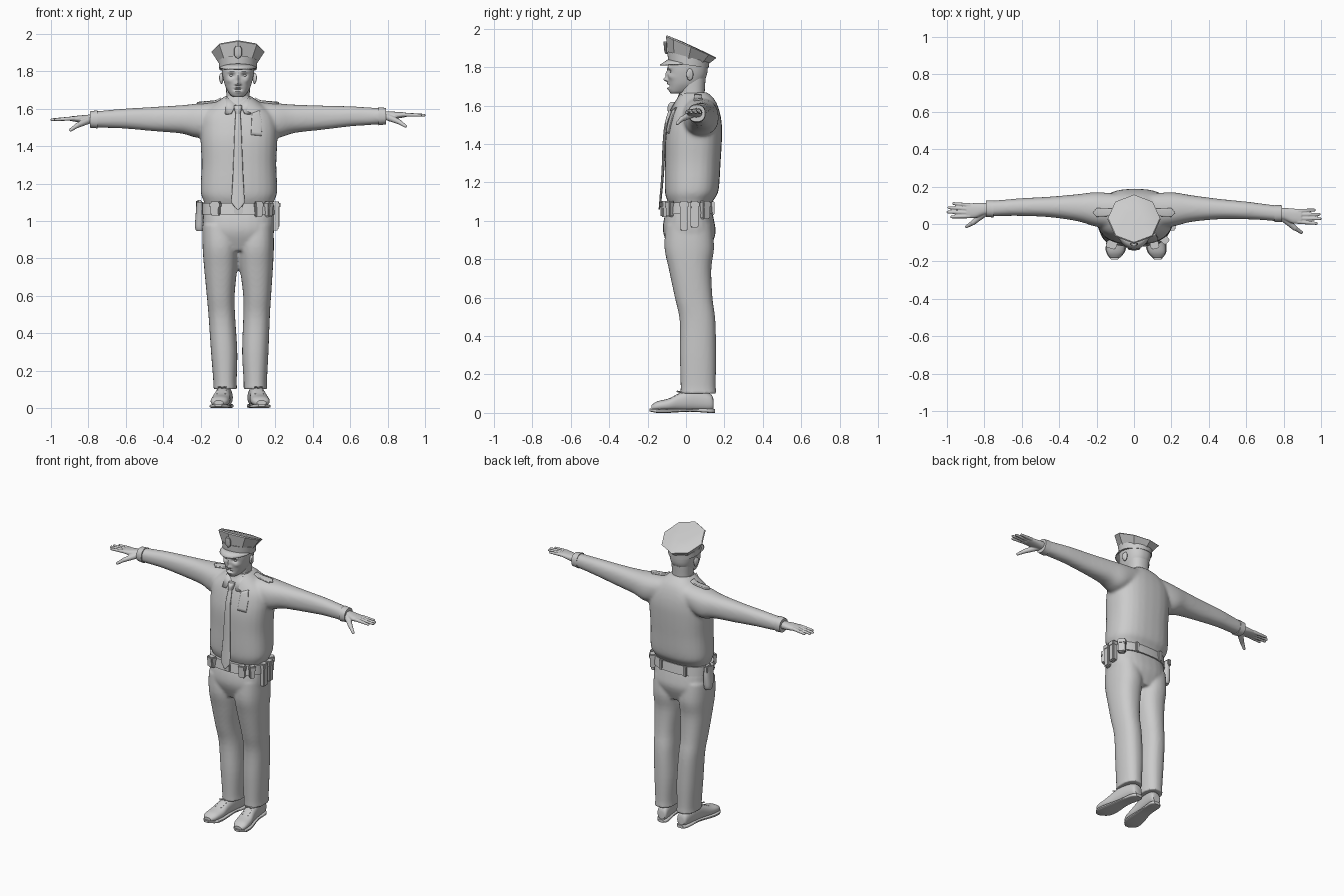
import bpy, bmesh
from math import cos, sin, pi, exp, copysign
from mathutils import Vector, Matrix

if "Cube" in bpy.data.objects:
    bpy.data.objects.remove(bpy.data.objects["Cube"])

grey = bpy.data.materials.new("plain grey")
grey.use_nodes = True
grey.diffuse_color = (.6, .6, .6, 1)
grey.node_tree.nodes["Principled BSDF"].inputs["Base Color"].default_value = (.6, .6, .6, 1)
PARTS = []


def finish(name, bm, voxel=0, relax=6):
    """Turn a bmesh into an object, optionally fusing its pieces into one skin."""
    bmesh.ops.recalc_face_normals(bm, faces=bm.faces)
    mesh = bpy.data.meshes.new(name)
    bm.to_mesh(mesh)
    bm.free()
    mesh.materials.append(grey)
    ob = bpy.data.objects.new(name, mesh)
    bpy.context.collection.objects.link(ob)
    PARTS.append(ob)
    if voxel:
        fuse = ob.modifiers.new("fuse", "REMESH")
        fuse.mode, fuse.voxel_size, fuse.use_smooth_shade = "VOXEL", voxel, True
        soft = ob.modifiers.new("soften", "SMOOTH")
        soft.factor, soft.iterations = .5, relax
    return ob


def spline(rows, steps):
    """Catmull-Rom rows between the given rows."""
    out = []
    for i in range(len(rows) - 1):
        a, b, c, d = (rows[min(max(k, 0), len(rows) - 1)] for k in range(i - 1, i + 3))
        for s in range(steps):
            t = s / steps
            out.append([q + t / 2 * (r - p + t * (2*p - 5*q + 4*r - w + t * (3*(q - r) + w - p)))
                        for p, q, r, w in zip(a, b, c, d)])
    return out + [rows[-1]]


def loft(bm, rows, axis="z", n=28, steps=4, power=2.3, warp=None):
    """Skin rows of (place, low u, high u, low v, high v) along an axis."""
    rings = []
    for t, u0, u1, v0, v1 in spline(rows, steps):
        ring = []
        for k in range(n):
            c, s = cos(2 * pi * k / n), sin(2 * pi * k / n)
            u = (u0 + u1) / 2 + (u1 - u0) / 2 * copysign(abs(c) ** (2 / power), c)
            v = (v0 + v1) / 2 + (v1 - v0) / 2 * copysign(abs(s) ** (2 / power), s)
            p = Vector({"z": (u, v, t), "x": (t, u, v), "y": (u, t, v)}[axis])
            ring.append(bm.verts.new(warp(p) if warp else p))
        rings.append(ring)
    for a, b in zip(rings, rings[1:]):
        for k in range(n):
            bm.faces.new((a[k], a[k - 1], b[k - 1], b[k]))
    bm.faces.new(rings[0])
    bm.faces.new(rings[-1])


def part(name, rows, voxel=0, **options):
    bm = bmesh.new()
    loft(bm, rows, **options)
    return finish(name, bm, voxel)


def ball(bm, centre, size):
    m = Matrix.Translation(centre) @ Matrix.Diagonal((*size, 1))
    bmesh.ops.create_uvsphere(bm, u_segments=16, v_segments=10, radius=1, matrix=m)


def rod(bm, a, b, ra, rb):
    """Tapered rod with round ends."""
    a, b = Vector(a), Vector(b)
    turn = (b - a).to_track_quat("Z", "Y").to_matrix().to_4x4()
    bmesh.ops.create_cone(bm, cap_ends=True, segments=12, radius1=ra, radius2=rb,
                          depth=(b - a).length, matrix=Matrix.Translation((a + b) / 2) @ turn)
    ball(bm, a, (ra,) * 3)
    ball(bm, b, (rb,) * 3)


def block(name, centre, size, turn=0, bevel=.006):
    bm = bmesh.new()
    m = Matrix.Translation(centre) @ Matrix.Rotation(turn, 4, "Z") @ Matrix.Diagonal((*size, 1))
    bmesh.ops.create_cube(bm, size=1, matrix=m)
    bmesh.ops.bevel(bm, geom=bm.edges[:], offset=bevel, segments=2, affect="EDGES")
    return finish(name, bm)


def plate(name, outline, place, axis, target, thick=.007):
    """Thin cloth plate laid on a target along y or z."""
    bm = bmesh.new()
    bm.faces.new([bm.verts.new(place(u, v)) for u, v in outline])
    bmesh.ops.triangulate(bm, faces=bm.faces)
    bmesh.ops.subdivide_edges(bm, edges=bm.edges[:], cuts=7, use_grid_fill=True)
    ob = finish(name, bm)
    wrap = ob.modifiers.new("lay on", "SHRINKWRAP")
    wrap.target, wrap.wrap_method, wrap.offset = target, "PROJECT", .003
    wrap.use_negative_direction = wrap.use_positive_direction = True
    wrap.use_project_y, wrap.use_project_z = axis == "y", axis == "z"
    body = ob.modifiers.new("thickness", "SOLIDIFY")
    body.thickness, body.offset = thick, 0
    return ob


def arm_warp(s):
    """The right arm drifts a little back and down from the mirrored left."""
    def warp(p):
        k = max(0, abs(p.x) - .2) if s < 0 else 0
        return Vector((s * p.x, p.y + .045 * k, p.z - .03 * k))
    return warp


def leg_warp(s):
    def warp(p):
        return Vector((s * p.x + (.027 * max(0, 1 - p.z / .95) if s < 0 else 0), p.y, p.z))
    return warp


SIDES = (("left", 1), ("right", -1))

# Shirt: torso and both sleeves fused together
bm = bmesh.new()
loft(bm, [(1.07, -.17, .18, -.08, .12), (1.11, -.185, .195, -.1, .145), (1.16, -.2, .21, -.11, .17),
          (1.3, -.195, .205, -.11, .18), (1.42, -.2, .21, -.108, .187), (1.5, -.2, .21, -.095, .187),
          (1.57, -.19, .19, -.075, .175), (1.63, -.12, .12, -.05, .15), (1.67, -.065, .065, -.025, .11)],
     power=2.5)
for side, s in SIDES:
    loft(bm, [(.08, -.02, .16, 1.5, 1.64), (.2, -.015, .17, 1.445, 1.63), (.3, .01, .155, 1.47, 1.622),
              (.45, .025, .135, 1.487, 1.617), (.6, .025, .12, 1.505, 1.613), (.7, .02, .107, 1.512, 1.607),
              (.785, .012, .097, 1.518, 1.602)], axis="x", warp=arm_warp(s))
shirt = finish("shirt", bm, .009, 10)

# Hands with cuffs
for side, s in SIDES:
    warp = arm_warp(s)
    part(side + "_cuff", [(.75, .01, .102, 1.511, 1.608), (.79, .012, .1, 1.516, 1.604)],
         axis="x", warp=warp)
    bm = bmesh.new()
    loft(bm, [(.74, .028, .082, 1.535, 1.588), (.8, .022, .085, 1.54, 1.586),
              (.85, .003, .083, 1.547, 1.583), (.895, .002, .077, 1.555, 1.58)], axis="x", warp=warp)
    for base, tip, reach in ((.07, .075, .965), (.05, .052, .99), (.03, .028, .995), (.011, .003, .975)):
        rod(bm, warp(Vector((.88, base, 1.568))), warp(Vector((reach, tip, 1.565))), .0115, .008)
    mid = warp(Vector((.86, -.022, 1.53)))
    rod(bm, warp(Vector((.8, .03, 1.555))), mid, .019, .014)
    rod(bm, mid, warp(Vector((.895, -.045, 1.507))), .013, .009)
    finish(side + "_hand", bm, .0035, 4)

# Trousers
bm = bmesh.new()
loft(bm, [(.84, -.14, .15, -.08, .12), (.93, -.18, .19, -.117, .153),
          (1, -.187, .195, -.117, .147), (1.08, -.183, .193, -.095, .127)], power=2.5)
for side, s in SIDES:
    loft(bm, [(.1, .028, .158, -.03, .16), (.14, .03, .155, -.028, .155), (.3, .022, .163, -.032, .157),
              (.48, .028, .17, -.033, .153), (.6, .028, .177, -.058, .138), (.75, .01, .187, -.09, .132),
              (.86, .002, .192, -.112, .146), (.98, .01, .19, -.105, .135)], warp=leg_warp(s))
finish("trousers", bm, .0085, 6)

# Shoes with soles, heels and laces
for side, s in SIDES:
    def shoe_warp(p, s=s):
        return Vector((s * (p.x + .103 - .13 * p.y) + (.023 if s < 0 else 0), p.y, p.z))
    part(side + "_shoe", [(.143, -.025, .025, .02, .07), (.125, -.036, .036, .01, .1),
                          (.04, -.04, .04, .01, .125), (-.03, -.043, .043, .01, .105),
                          (-.09, -.05, .05, .01, .075), (-.15, -.046, .046, .01, .06),
                          (-.18, -.025, .025, .012, .04)], axis="y", warp=shoe_warp)
    part(side + "_sole", [(.15, -.022, .022, 0, .02), (.12, -.04, .04, 0, .022), (.02, -.04, .04, .006, .022),
                          (-.09, -.055, .055, 0, .02), (-.15, -.05, .05, 0, .02),
                          (-.19, -.018, .018, .008, .022)], axis="y", power=4, warp=shoe_warp)
    bm = bmesh.new()
    for k in range(4):
        y, z = -.02 - .02 * k, .108 - .009 * k
        rod(bm, shoe_warp(Vector((-.022, y, z - .006))), shoe_warp(Vector((.022, y, z - .006))), .004, .004)
    for x in (-.02, .02):
        rod(bm, shoe_warp(Vector((0, -.03, .108))), shoe_warp(Vector((x, -.045, .112))), .004, .004)
    finish(side + "_laces", bm)

# Head: a smooth skull with the face pressed into its front
FACE = [(0, 1.735, .011, .011, .022), (0, 1.76, .008, .02, .012), (0, 1.688, .022, .012, .007),
        (0, 1.714, .016, .005, .009), (0, 1.69, .016, .005, .005), (0, 1.702, .014, .005, -.015)]
for s in (-1, 1):
    FACE += [(s * .034, 1.778, .015, .01, -.013), (s * .034, 1.797, .024, .006, .006),
             (s * .05, 1.75, .016, .014, .006), (s * .013, 1.73, .006, .006, .007)]


def face(p):
    if p.y < 0:
        p.y -= sum(a * exp(-((p.x - x) / w) ** 2 - ((p.z - z) / h) ** 2) for x, z, w, h, a in FACE)
    return p


part("head", [(1.662, -.025, .025, -.078, -.01), (1.675, -.042, .042, -.086, .03),
              (1.71, -.064, .064, -.09, .08), (1.75, -.077, .077, -.095, .105), (1.79, -.085, .085, -.096, .113),
              (1.83, -.087, .087, -.09, .113), (1.85, -.08, .08, -.08, .1)], n=96, steps=10, warp=face)
part("neck", [(1.59, -.066, .066, -.03, .1), (1.66, -.062, .062, -.03, .097), (1.74, -.066, .066, -.03, .102)])
for side, s in SIDES:
    bm = bmesh.new()
    ball(bm, (s * .034, -.07, 1.778), (.013, .014, .009))
    finish(side + "_eye", bm)
    bm = bmesh.new()
    ball(bm, (s * .088, .02, 1.762), (.01, .019, .032))
    ball(bm, (s * .097, .012, 1.765), (.004, .012, .02))
    finish(side + "_ear", bm, .003, 3)

# Cap: flared eight-sided crown, band, peak and shield


def tilt(p):
    p.z -= (.17 + 3 * (p.z - 1.815)) * (p.y - .03)
    return p


part("cap_crown", [(1.838, -.102, .102, -.093, .118), (1.902, -.142, .142, -.105, .157),
                   (1.908, -.136, .136, -.098, .15), (1.911, -.05, .05, -.02, .07)],
     n=8, steps=1, power=2, warp=tilt)
part("cap_band", [(1.808, -.1, .1, -.093, .118), (1.848, -.103, .103, -.097, .12)], n=40, steps=2, power=2, warp=tilt)
bm = bmesh.new()
for k in range(25):
    a = (k / 24 - .5) * 2.7
    row = [bm.verts.new((sin(a) * (.098 + .004 * t), .01 - cos(a) * (.1 + .046 * t), 1.843 - .03 * t * cos(a) - .025 * (1 - cos(a))))
           for t in (0, .5, 1)]
    if k:
        for j in (0, 1):
            bm.faces.new((old[j], old[j + 1], row[j + 1], row[j]))
    old = row
peak = finish("cap_peak", bm)
peak.modifiers.new("thickness", "SOLIDIFY").thickness = .006
part("cap_shield", [(1.868, -.004, .004, -.107, -.095), (1.885, -.02, .02, -.113, -.098),
                    (1.915, -.022, .022, -.116, -.1), (1.935, -.012, .012, -.117, -.1)], n=12)

# Collar, tie and chest plate
part("collar_band", [(1.61, -.082, .082, -.055, .122), (1.64, -.074, .074, -.045, .112),
                     (1.668, -.067, .067, -.033, .104)], steps=3)
for side, s in SIDES:
    bm = bmesh.new()
    pts = [(.012, -.056, 1.622), (.058, -.03, 1.662), (.085, .01, 1.64), (.068, -.074, 1.572), (.04, -.083, 1.575)]
    bm.faces.new([bm.verts.new((s * x, y, z)) for x, y, z in pts])
    flap = finish(side + "_collar_flap", bm)
    flap.modifiers.new("thickness", "SOLIDIFY").thickness = .008
part("tie_knot", [(1.572, -.013, .013, -.095, -.06), (1.6, -.02, .02, -.094, -.05), (1.618, -.022, .022, -.08, -.04)])
part("tie", [(1.585, -.012, .012, -.088, -.07), (1.5, -.018, .018, -.112, -.095), (1.4, -.022, .022, -.122, -.106),
             (1.25, -.028, .028, -.128, -.114), (1.12, -.034, .034, -.138, -.126), (1.09, -.03, .03, -.14, -.13),
             (1.06, -.003, .003, -.143, -.136)], n=16)
plate("chest_badge", [(.07, 1.46), (.125, 1.455), (.128, 1.52), (.115, 1.59), (.075, 1.575)],
      lambda u, v: (u, -.2, v), "y", shirt)
for side, s in SIDES:
    plate(side + "_shoulder_strap", [(.09, .045), (.2, .04), (.22, .06), (.2, .085), (.09, .08)],
          lambda u, v: (s * u, v, 1.75), "z", shirt, .012)

# Belt with its buckle, pouches and holster
part("belt", [(1.035, -.192, .2, -.122, .148), (1.095, -.19, .198, -.112, .14)], n=48, steps=2, power=2.5)
block("buckle", (.003, -.122, 1.065), (.05, .015, .056))
for k, (x, y, turn, wide, low) in enumerate((
        (.11, -.112, .25, .04, 1.02), (.165, -.085, .8, .035, 1.02), (.2, -.01, 1.6, .042, .95),
        (.205, .045, 1.6, .042, .965), (.18, .1, 2.2, .045, 1.01), (-.12, -.11, -.3, .05, 1.03))):
    block(f"pouch_{k}", (x, y, (low + 1.1) / 2), (wide, .034, 1.1 - low), turn)
    block(f"pouch_flap_{k}", (x, y, 1.085), (wide + .006, .042, .035), turn)
part("holster", [(.945, -.222, -.185, .03, .075), (.97, -.23, -.18, .02, .085), (1.04, -.226, -.18, .01, .09),
                 (1.1, -.222, -.185, 0, .085)])
block("holster_grip", (-.208, .065, 1.09), (.026, .06, .045), .1)
for k, x in enumerate((-.09, .09)):
    block(f"belt_keeper_{k}", (x, .14, 1.066), (.022, .018, .07), 0, .004)

# Smooth shading that keeps hard edges
bpy.ops.object.select_all(action="DESELECT")
for ob in PARTS:
    ob.select_set(True)
bpy.context.view_layer.objects.active = shirt
bpy.ops.object.shade_smooth_by_angle(angle=.6)
